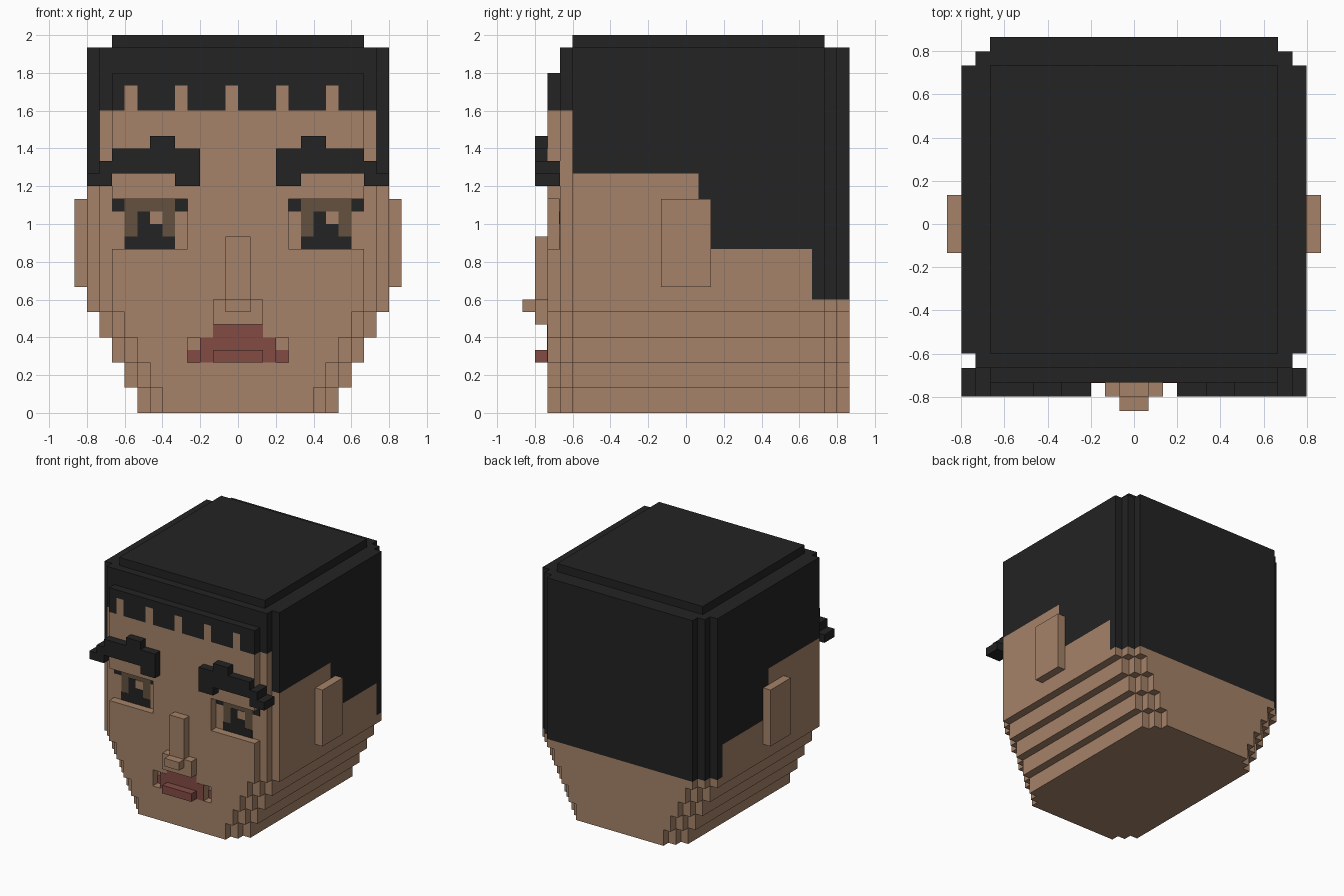
import bpy
import bmesh

if "Cube" in bpy.data.objects:
    bpy.data.objects.remove(bpy.data.objects["Cube"], do_unlink=True)

U = 1 / 15  # size of one block


def material(name, srgb):
    m = bpy.data.materials.new(name)
    m.use_nodes = True
    col = [((c / 255 + 0.055) / 1.055) ** 2.4 for c in srgb] + [1]
    m.diffuse_color = col
    m.node_tree.nodes["Principled BSDF"].inputs["Base Color"].default_value = col
    return m


SKIN = material("skin", (165, 130, 104))
HAIR = material("black_hair", (35, 35, 35))
IRIS = material("brown_iris", (99, 81, 63))
LIPS = material("red_lips", (130, 75, 68))


def prism(name, pts, axis, lo, hi, mat, mirrored=False):
    """Extrude a 2D outline along an axis, measured in blocks."""
    bm = bmesh.new()

    def ring(d):
        out = []
        for a, b in pts:
            co = [a, b]
            co.insert("xyz".index(axis), d)
            out.append(bm.verts.new([c * U for c in co]))
        return out

    low, high = ring(lo), ring(hi)
    bm.faces.new(low)
    bm.faces.new(high)
    for i in range(len(pts)):
        j = (i + 1) % len(pts)
        bm.faces.new((low[i], low[j], high[j], high[i]))
    bmesh.ops.recalc_face_normals(bm, faces=bm.faces)
    me = bpy.data.meshes.new(name)
    bm.to_mesh(me)
    bm.free()
    me.materials.append(mat)
    ob = bpy.data.objects.new(name, me)
    bpy.context.collection.objects.link(ob)
    if mirrored:
        mod = ob.modifiers.new("mirror", "MIRROR")
        mod.use_mirror_merge = False
    return ob


def box(name, x, y, z, mat, mirrored=False):
    pts = [(x[0], z[0]), (x[1], z[0]), (x[1], z[1]), (x[0], z[1])]
    return prism(name, pts, "y", y[0], y[1], mat, mirrored)


def both(pts):
    """Complete a right-hand half outline with its mirror image."""
    return pts + [(-a, b) for a, b in reversed(pts)]


# Jaw: tiers with stepped corners, the mouth tier has notched mouth corners
for tier in range(4):
    w = 8 + tier
    half = [(w - 2, -11), (w - 2, -10), (w - 1, -10), (w - 1, -9), (w, -9),
            (w, 11), (w - 1, 11), (w - 1, 12), (w - 2, 12), (w - 2, 13)]
    if tier == 2:
        half = [(3, -11), (3, -10), (4, -10), (4, -11)] + half
    prism(f"jaw_tier_{tier + 1}", both(half), "z", 2 * tier, 2 * tier + 2, SKIN)

# Main head: the hairline steps down the sides towards the back
hairline = [(-9, 19), (1, 19), (1, 17), (2, 17), (2, 13), (10, 13), (10, 9), (11, 9)]
prism("head_sides", hairline + [(11, 8), (-9, 8)], "x", -12, 12, SKIN)
prism("side_hair", hairline + [(11, 29), (-9, 29)], "x", -12, 12, HAIR)
box("crown_hair", (-10, 10), (-9, 11), (29, 30), HAIR)

# Back of the head
for n, w in enumerate((11, 10)):
    y = (11 + n, 12 + n)
    box(f"nape_{n + 1}", (-w, w), y, (8, 9), SKIN)
    box(f"back_hair_{n + 1}", (-w, w), y, (9, 29), HAIR)

# Face, with eye sockets open to the sides
box("temples", (-11, 11), (-10, -9), (8, 24), SKIN)
box("front_hair", (-11, 11), (-10, -9), (24, 29), HAIR)
prism("face", both([(10, 8), (10, 13), (4, 13), (4, 17), (10, 17), (10, 24)]),
      "y", -11, -10, SKIN)

# Fringe with gaps of forehead showing flush between the locks
fringe = [(10, 27), (-10, 27), (-10, 24)]
for x in range(-9, 8, 4):
    fringe += [(x, 24), (x, 26), (x + 1, 26), (x + 1, 24)]
    box("forehead_gap", (x, x + 1), (-11, -10), (24, 26), SKIN)
prism("fringe", fringe + [(10, 24)], "y", -11, -10, HAIR)

# Eyebrows
brow = [(3, 18), (5, 18), (5, 19), (10, 19), (10, 21), (7, 21), (7, 22),
        (5, 22), (5, 21), (3, 21)]
prism("eyebrows", brow, "y", -12, -11, HAIR, True)
prism("eyebrow_tails", [(10, 18), (12, 18), (12, 19), (11, 19), (11, 20), (10, 20)],
      "y", -12, -10, HAIR, True)

# Eyes as thin plates at the back of the sockets
for side, s in (("left", 5), ("right", -9)):
    box(side + "_iris", (s, s + 4), (-10.03, -10), (14, 17), IRIS)
    box(side + "_pupil", (s + 1, s + 3), (-10.06, -10), (14, 16), HAIR)
    box(side + "_eye_base", (s, s + 4), (-10.06, -10), (13, 14), HAIR)
    box(side + "_eye_glint", (s + 2, s + 3), (-10.09, -10), (15, 16), SKIN)
box("inner_lashes", (4, 5), (-10.03, -10), (16, 17), HAIR, True)
box("outer_lashes", (9, 10), (-10.03, -10), (16, 17), HAIR, True)

# Nose
box("nose_bridge", (-1, 1), (-12, -11), (9, 14), SKIN)
box("nose_base", (-2, 2), (-12, -11), (7, 9), SKIN)
box("nose_tip", (-1, 1), (-13, -12), (8, 9), SKIN)

# Mouth
prism("lips", both([(3, 4), (3, 6), (2, 6), (2, 7)]), "y", -11.04, -11, LIPS)
box("lower_lip", (-2, 2), (-12, -11), (4, 5), LIPS)
box("mouth_corners", (3, 4), (-10.04, -10), (4, 5), LIPS, True)

# Ears
box("ears", (12, 13), (-2, 2), (10, 17), SKIN, True)
